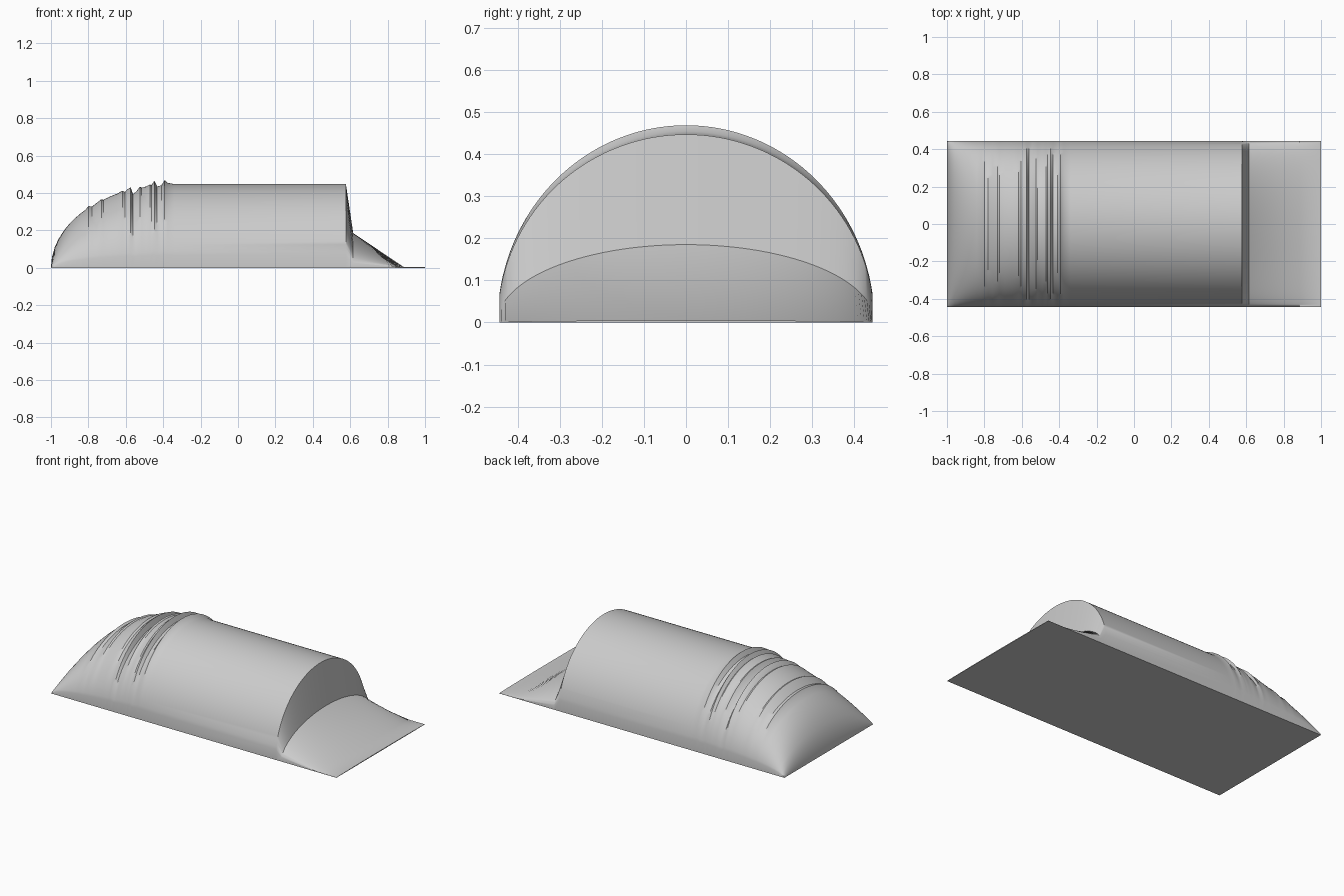
import bpy
import bmesh
import math

cube = bpy.data.objects.get("Cube")
if cube:
    bpy.data.objects.remove(cube, do_unlink=True)

HALF_WIDTH = 0.443
ARC_RADIUS = 0.448
TOP = 0.447
ROUND_START = -0.34
SEGMENTS = 64

grey = bpy.data.materials.new("plain grey")
grey.use_nodes = True
colour = (0.6, 0.6, 0.6, 1)
grey.diffuse_color = colour
grey.node_tree.nodes["Principled BSDF"].inputs["Base Color"].default_value = colour


def rounded_height(x):
    """Quarter ellipse of the rounded end."""
    t = (ROUND_START - x) / (1 + ROUND_START)
    return max(0.005, TOP * math.sqrt(max(0, 1 - t * t)))


# Ridges and creases across the rounded end: position, height above the curve
ridges = [(-0.8, 0.009), (-0.78, -0.006), (-0.73, 0.006), (-0.72, -0.003),
          (-0.617, 0.006), (-0.605, -0.004), (-0.59, 0.006), (-0.574, 0.012),
          (-0.562, -0.027), (-0.545, -0.018), (-0.525, 0.004), (-0.515, -0.003),
          (-0.47, 0.008), (-0.463, 0.002), (-0.447, 0.025), (-0.432, -0.008),
          (-0.41, -0.004), (-0.392, 0.023), (-0.376, 0.008)]

# Stations along the length: rounded end, ridges, barrel, step, ramp, flat lip
plain = [-1, -0.995, -0.98, -0.96, -0.93, -0.9, -0.87, -0.84, -0.815,
         -0.755, -0.69, -0.65, -0.49]
stations = [(x, rounded_height(x)) for x in plain]
stations += [(x, rounded_height(x) + bump) for x, bump in ridges]
stations += [(ROUND_START, TOP), (0.577, TOP), (0.616, 0.185),
             (0.885, 0.005), (1, 0.005)]
stations.sort()

# Loft arched sections with a flat base
bm = bmesh.new()
limit = math.asin(HALF_WIDTH / ARC_RADIUS)
sections = []
for x, height in stations:
    ring = [bm.verts.new((x, -HALF_WIDTH, 0))]
    for i in range(SEGMENTS + 1):
        a = limit * (2 * i / SEGMENTS - 1)
        ring.append(bm.verts.new((x, ARC_RADIUS * math.sin(a), height * math.cos(a))))
    ring.append(bm.verts.new((x, HALF_WIDTH, 0)))
    sections.append(ring)

for first, second in zip(sections, sections[1:]):
    count = len(first)
    for i in range(count):
        j = (i + 1) % count
        bm.faces.new((first[i], second[i], second[j], first[j]))
bm.faces.new(sections[0])
bm.faces.new(sections[-1])
bmesh.ops.recalc_face_normals(bm, faces=bm.faces)

mesh = bpy.data.meshes.new("arched_body")
bm.to_mesh(mesh)
bm.free()
mesh.materials.append(grey)
body = bpy.data.objects.new("arched_body", mesh)
bpy.context.collection.objects.link(body)

# Smooth barrel with crisp ridges and step
bpy.ops.object.select_all(action="DESELECT")
body.select_set(True)
bpy.context.view_layer.objects.active = body
bpy.ops.object.shade_smooth_by_angle(angle=math.radians(35))
